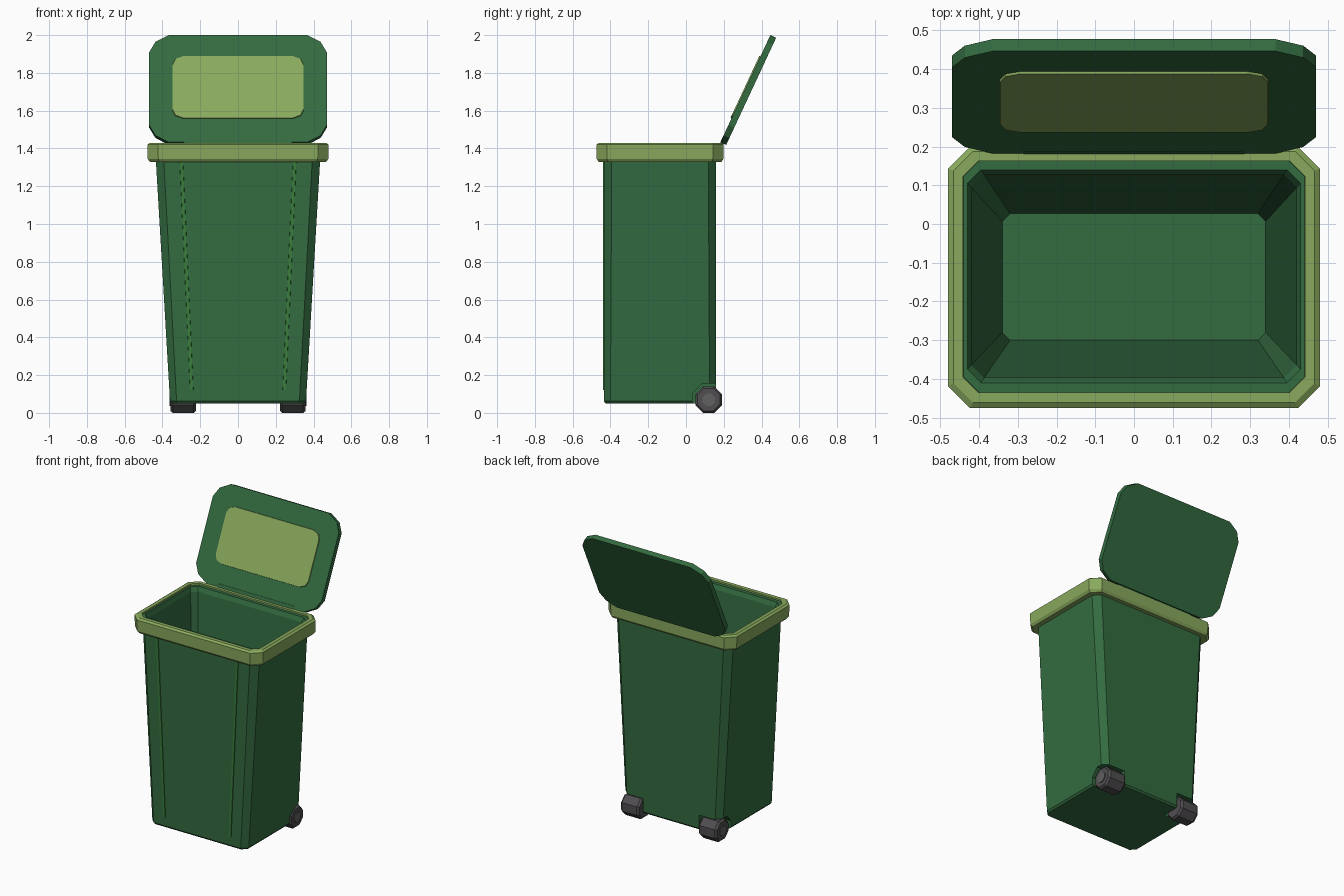
import bpy, bmesh, math
from mathutils import Matrix, Vector

if "Cube" in bpy.data.objects:
    bpy.data.objects.remove(bpy.data.objects["Cube"])


def material(name, rgb):
    m = bpy.data.materials.new(name)
    m.diffuse_color = (*rgb, 1)
    m.use_nodes = True
    m.node_tree.nodes["Principled BSDF"].inputs["Base Color"].default_value = m.diffuse_color
    return m


GREEN = material("bin green", (0.033, 0.147, 0.051))
RIB = material("rib green", (0.04, 0.20, 0.045))
LIME = material("light green", (0.25, 0.40, 0.11))
DARK = material("wheel grey", (0.08, 0.075, 0.08))
HUB = material("hub grey", (0.12, 0.12, 0.12))


def loft(name, rings, mat, closed=False, matrix=None):
    """Skin a stack of equal-length point rings; cap the ends or close the loop."""
    bm = bmesh.new()
    vs = [[bm.verts.new(p) for p in r] for r in rings]
    n = len(vs[0])
    pairs = list(zip(vs, vs[1:])) + ([(vs[-1], vs[0])] if closed else [])
    for a, b in pairs:
        for i in range(n):
            j = (i + 1) % n
            bm.faces.new((a[i], a[j], b[j], b[i]))
    if not closed:
        bm.faces.new(vs[0][::-1])
        bm.faces.new(vs[-1])
    if matrix:
        bm.transform(matrix)
    bmesh.ops.recalc_face_normals(bm, faces=bm.faces)
    me = bpy.data.meshes.new(name)
    bm.to_mesh(me)
    bm.free()
    ob = bpy.data.objects.new(name, me)
    bpy.context.collection.objects.link(ob)
    if mat:
        me.materials.append(mat)
    return ob


def ring(hx, y0, y1, c, z):
    """Rectangle with chamfered corners."""
    return [(hx, y0 + c, z), (hx, y1 - c, z), (hx - c, y1, z), (-hx + c, y1, z),
            (-hx, y1 - c, z), (-hx, y0 + c, z), (-hx + c, y0, z), (hx - c, y0, z)]


def rounded(hx, v0, v1, corner, w):
    """Rectangle whose corners follow a list of (inset x, inset v) points."""
    q = corner
    pts = [(hx - a, v0 + b) for a, b in q] + [(-hx + a, v0 + b) for a, b in q[::-1]]
    pts += [(-hx + a, v1 - b) for a, b in q] + [(hx - a, v1 - b) for a, b in q[::-1]]
    return [(x, v, w) for x, v in pts]


def octagon(r, x, y=0.12, z=0.07):
    k = r / math.cos(math.pi / 8)
    return [(x, y + k * math.cos(math.pi / 8 + i * math.pi / 4),
             z + k * math.sin(math.pi / 8 + i * math.pi / 4)) for i in range(8)]


# Hollow tapered body
body = loft("bin_body", [
    ring(0.35, -0.425, 0.15, 0.03, 0.05),
    ring(0.36, -0.435, 0.16, 0.035, 0.062),
    ring(0.435, -0.435, 0.16, 0.042, 1.34),
    ring(0.45, -0.44, 0.17, 0.042, 1.36),
    ring(0.45, -0.44, 0.17, 0.042, 1.42),
    ring(0.43, -0.41, 0.14, 0.035, 1.42),
    ring(0.42, -0.397, 0.127, 0.033, 1.39),
    ring(0.34, -0.30, 0.027, 0.02, 0.08)], GREEN)

# Wheels, hubs and the wheel wells cut into the body
for side, s in (("left", -1), ("right", 1)):
    well = loft("wheel_well_cutter_" + side,
                [octagon(0.085, s * 0.21), octagon(0.085, s * 0.5)], None)
    well.hide_render = True
    well.hide_set(True)
    cut = body.modifiers.new("wheel_well_" + side, 'BOOLEAN')
    cut.object, cut.operation, cut.solver = well, 'DIFFERENCE', 'EXACT'
    loft("wheel_" + side, [octagon(0.06, s * 0.222), octagon(0.07, s * 0.235),
                           octagon(0.07, s * 0.345), octagon(0.06, s * 0.358)], DARK)
    loft("wheel_hub_" + side, [octagon(0.033, s * 0.35), octagon(0.033, s * 0.363)], HUB)
    # Thin rib down the front
    loft("front_rib_" + side, [
        [(s * (x + dx), y, z) for dx, y in
         ((-0.01, -0.43), (0.01, -0.43), (0.008, -0.439), (-0.008, -0.439))]
        for x, z in ((0.245, 0.12), (0.30, 1.335))], RIB)

# Rim collar
loft("rim", [
    ring(0.442, -0.435, 0.163, 0.04, 1.43),
    ring(0.466, -0.461, 0.187, 0.05, 1.43),
    ring(0.48, -0.475, 0.199, 0.056, 1.42),
    ring(0.478, -0.473, 0.198, 0.056, 1.345),
    ring(0.466, -0.461, 0.187, 0.05, 1.328),
    ring(0.43, -0.43, 0.155, 0.04, 1.328)], LIME, closed=True)

# Open lid: local x across, y up along the lid, z out of its inner face
a = math.radians(65)
up = Vector((0, math.cos(a), math.sin(a)))
out = Vector((0, -math.sin(a), math.cos(a)))
tilt = Matrix.Translation((0, 0.182, 1.433)) @ Matrix(
    ((1, 0, 0), (0, up.y, out.y), (0, up.z, out.z))).to_4x4()
corner = [(0, 0.10), (0.033, 0.04), (0.105, 0)]
loft("lid", [rounded(0.47, 0, 0.626, corner, w) for w in (-0.034, 0)],
     GREEN, matrix=tilt)
small = [(0, 0.05), (0.015, 0.016), (0.055, 0)]
loft("lid_panel", [rounded(0.35, 0.136, 0.504, small, -0.01),
                   rounded(0.346, 0.14, 0.5, small, 0.006)], LIME, matrix=tilt)

# Hinge strip joining lid and rim
loft("hinge", [[(x, y, z) for y, z in
                ((0.178, 1.42), (0.198, 1.42), (0.208, 1.45), (0.188, 1.45))]
               for x in (-0.285, 0.285)], GREEN)
